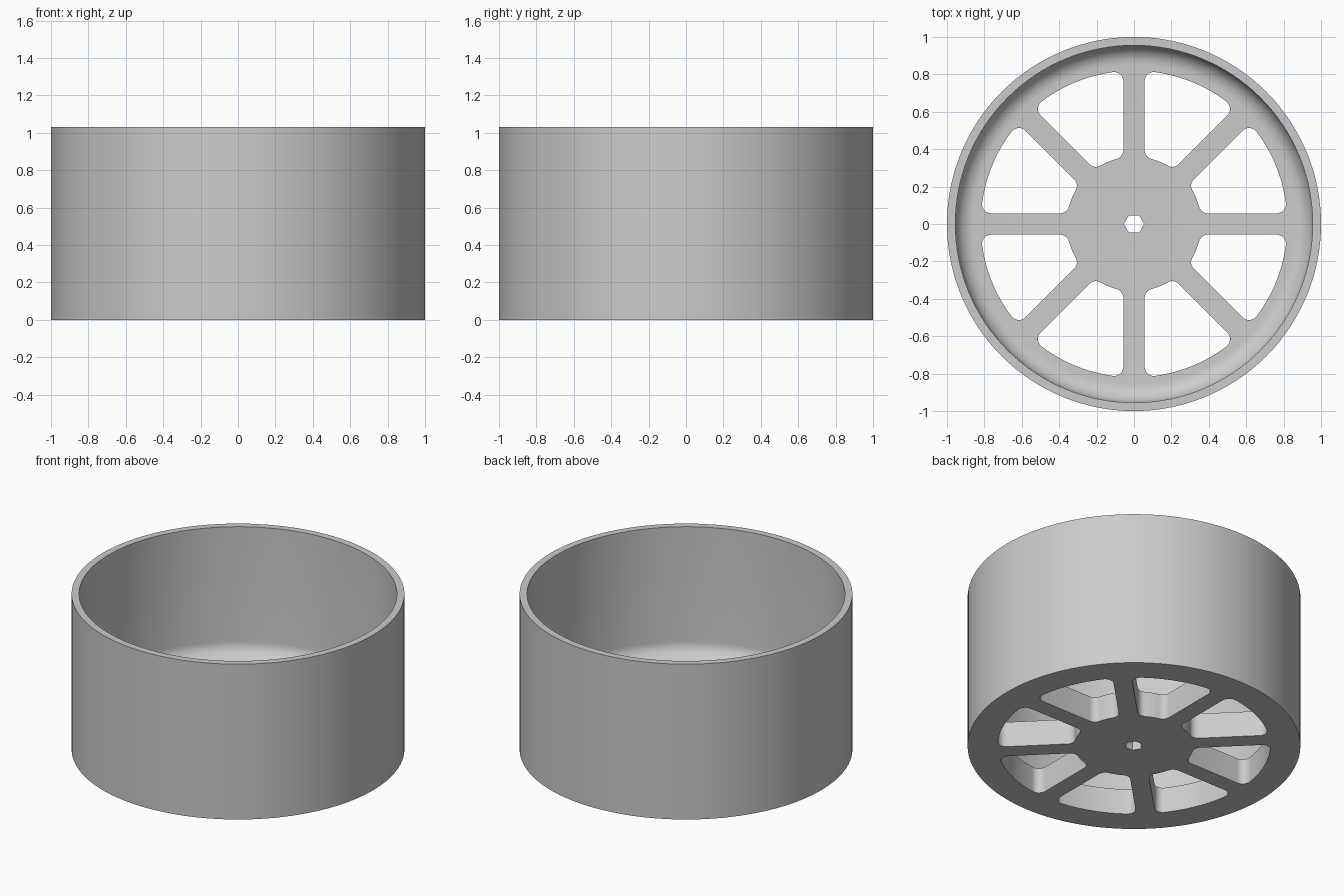
import bpy, bmesh
from math import sin, cos, asin, pi, radians

old = bpy.data.objects.get("Cube")
if old:
    bpy.data.objects.remove(old, do_unlink=True)

HEIGHT, RIM, FLOOR, FILLET = 1.03, 0.955, 0.17, 0.1
HUB, SLOT_OUTER, HALF_SPOKE, CORNER = 0.36, 0.82, 0.057, 0.05

grey = bpy.data.materials.new("plain grey")
grey.use_nodes = True
colour = (0.6, 0.6, 0.6, 1)
grey.diffuse_color = colour
grey.node_tree.nodes["Principled BSDF"].inputs["Base Color"].default_value = colour


def finish(bm, name):
    bmesh.ops.recalc_face_normals(bm, faces=bm.faces)
    mesh = bpy.data.meshes.new(name)
    bm.to_mesh(mesh)
    bm.free()
    mesh.materials.append(grey)
    obj = bpy.data.objects.new(name, mesh)
    bpy.context.collection.objects.link(obj)
    return obj


def arc(cx, cy, r, start, end, steps):
    angles = [start + (end - start) * i / steps for i in range(steps + 1)]
    return [(cx + r * cos(a), cy + r * sin(a)) for a in angles]


def add_prism(bm, outline, low, high):
    face = bm.faces.new([bm.verts.new((x, y, low)) for x, y in outline])
    top = bmesh.ops.extrude_face_region(bm, geom=[face])["geom"]
    verts = [v for v in top if isinstance(v, bmesh.types.BMVert)]
    bmesh.ops.translate(bm, verts=verts, vec=(0, 0, high - low))


# Drum: lathed wall, filleted inner corner and solid floor
profile = [(0, 0), (1, 0), (1, HEIGHT), (RIM, HEIGHT)]
profile += arc(RIM - FILLET, FLOOR + FILLET, FILLET, 0, -pi / 2, 10)
profile += [(0, FLOOR)]
bm = bmesh.new()
points = [bm.verts.new((x, 0, z)) for x, z in profile]
edges = [bm.edges.new(pair) for pair in zip(points, points[1:])]
bmesh.ops.spin(bm, geom=points + edges, cent=(0, 0, 0), axis=(0, 0, 1),
               angle=2 * pi, steps=128, use_duplicate=False)
bmesh.ops.remove_doubles(bm, verts=bm.verts, dist=0.0001)
drum = finish(bm, "spoked_drum")

# Slot outline between two spokes, with rounded corners
step = pi / 4
a = asin((HALF_SPOKE + CORNER) / (SLOT_OUTER - CORNER))
b = asin((HALF_SPOKE + CORNER) / (HUB + CORNER))


def corner(radius, angle, start, end):
    return arc(radius * cos(angle), radius * sin(angle), CORNER, start, end, 8)


slot = corner(SLOT_OUTER - CORNER, a, -pi / 2, a)
slot += arc(0, 0, SLOT_OUTER, a, step - a, 12)[1:-1]
slot += corner(SLOT_OUTER - CORNER, step - a, step - a, step + pi / 2)
slot += corner(HUB + CORNER, step - b, step + pi / 2, step - b + pi)
slot += arc(0, 0, HUB, step - b, b, 6)[1:-1]
slot += corner(HUB + CORNER, b, b + pi, 1.5 * pi)

# Cutters: eight slots and a hexagonal axle hole
bm = bmesh.new()
for i in range(8):
    c, s = cos(i * step), sin(i * step)
    add_prism(bm, [(x * c - y * s, x * s + y * c) for x, y in slot], -0.1, 0.4)
add_prism(bm, arc(0, 0, 0.054, 0, 2 * pi, 6)[:-1], -0.1, 0.4)
cutter = finish(bm, "slot_cutter")

cut = drum.modifiers.new("slots", "BOOLEAN")
cut.operation = "DIFFERENCE"
cut.solver = "EXACT"
cut.object = cutter
bpy.context.view_layer.objects.active = drum
for obj in bpy.context.selected_objects:
    obj.select_set(False)
drum.select_set(True)
bpy.ops.object.modifier_apply(modifier=cut.name)
bpy.data.objects.remove(cutter, do_unlink=True)
bpy.ops.object.shade_smooth_by_angle(angle=radians(30))
